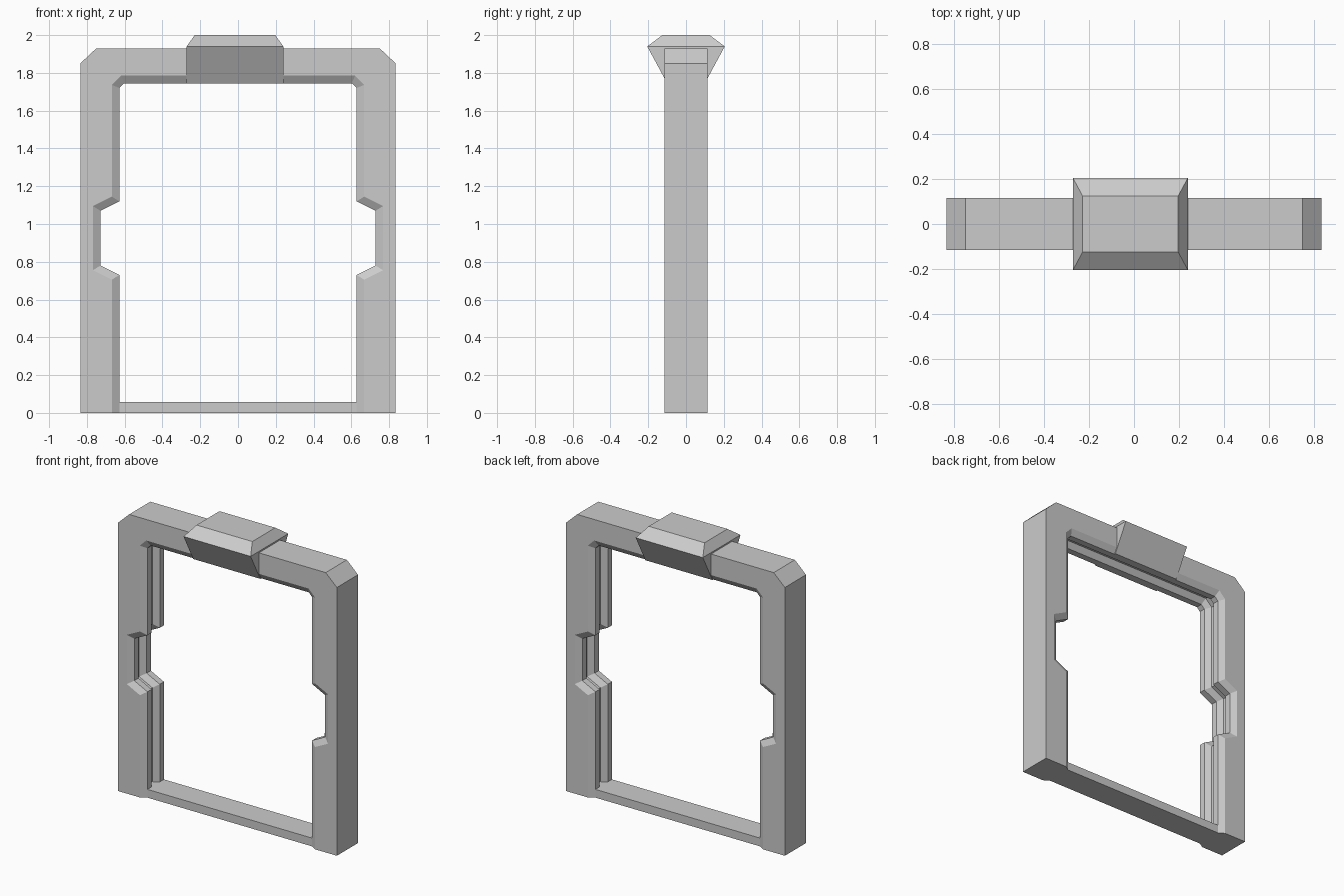
import bpy
import bmesh
from mathutils import Vector

if "Cube" in bpy.data.objects:
    bpy.data.objects.remove(bpy.data.objects["Cube"], do_unlink=True)

stone = bpy.data.materials.new("grey_stone")
stone.use_nodes = True
GREY = (0.6, 0.6, 0.6, 1)
stone.diffuse_color = GREY
stone.node_tree.nodes["Principled BSDF"].inputs["Base Color"].default_value = GREY


def finish(name, bm):
    bmesh.ops.recalc_face_normals(bm, faces=bm.faces)
    mesh = bpy.data.meshes.new(name)
    bm.to_mesh(mesh)
    bm.free()
    mesh.materials.append(stone)
    obj = bpy.data.objects.new(name, mesh)
    bpy.context.collection.objects.link(obj)
    return obj


def mirrored(right_half):
    """Full path from the -x foot, over the top, to the +x foot."""
    return [Vector((-x, z)) for x, z in right_half] + \
           [Vector(p) for p in reversed(right_half)]


def offset(path, d):
    """Move an open path outward with mitred corners, feet kept on the floor."""
    normals = []
    for a, b in zip(path, path[1:]):
        t = (b - a).normalized()
        normals.append(Vector((-t.y, t.x)))
    result = []
    for i, p in enumerate(path):
        n0 = normals[max(i - 1, 0)]
        n1 = normals[min(i, len(normals) - 1)]
        result.append(p + (n0 + n1) * d / (1 + n0.dot(n1)))
    return result


def strip(bm, ring_a, ring_b):
    for i in range(len(ring_a) - 1):
        bm.faces.new((ring_a[i], ring_a[i + 1], ring_b[i + 1], ring_b[i]))


# Door frame: chamfered outside, notched opening with bevelled and grooved edge
outer = mirrored([(0.835, 0), (0.835, 1.85), (0.75, 1.93)])
opening = mirrored([(0.628, 0), (0.628, 0.73), (0.728, 0.78), (0.728, 1.07),
                    (0.628, 1.12), (0.628, 1.72), (0.603, 1.745)])
half_section = [(0.04, -0.115), (0, -0.09), (0, -0.045), (0.04, -0.02)]
section = half_section + [(d, -y) for d, y in reversed(half_section)]

bm = bmesh.new()
rings = [[bm.verts.new((p.x, y, p.y)) for p in offset(opening, d)]
         for d, y in section]
front, back = [[bm.verts.new((p.x, y, p.y)) for p in outer]
               for y in (-0.115, 0.115)]
for a, b in zip(rings, rings[1:]):
    strip(bm, a, b)
strip(bm, front, back)
bm.faces.new(front + rings[0][::-1])
bm.faces.new(back + rings[-1][::-1])
for end in (0, -1):
    bm.faces.new([front[end]] + [r[end] for r in rings] + [back[end]])
finish("door_frame", bm)

# Threshold: low bar between the feet
bm = bmesh.new()
bmesh.ops.create_cube(bm, size=1)
bmesh.ops.scale(bm, vec=(1.34, 0.18, 0.057), verts=bm.verts)
bmesh.ops.translate(bm, vec=(0, 0, 0.0285), verts=bm.verts)
finish("threshold", bm)

# Keystone: flared block straddling the lintel, a little off centre
# Each point is y, z and how far the end is pulled in
half_profile = [(0.09, 1.85, 0), (0.09, 1.745, 0), (0.10, 1.745, 0),
                (0.205, 1.94, 0), (0.125, 2.0, 0.043)]
profile = half_profile + [(-y, z, i) for y, z, i in reversed(half_profile)]
bm = bmesh.new()
left, right = [[bm.verts.new((-0.016 + s * (0.256 - i), y, z))
                for y, z, i in profile] for s in (1, -1)]
strip(bm, left + left[:1], right + right[:1])
for end in (left, right):
    n = len(half_profile)
    bm.faces.new(end[n - 2:n + 2])
    bm.faces.new(end[:n - 1] + end[n + 1:])
finish("keystone", bm)
